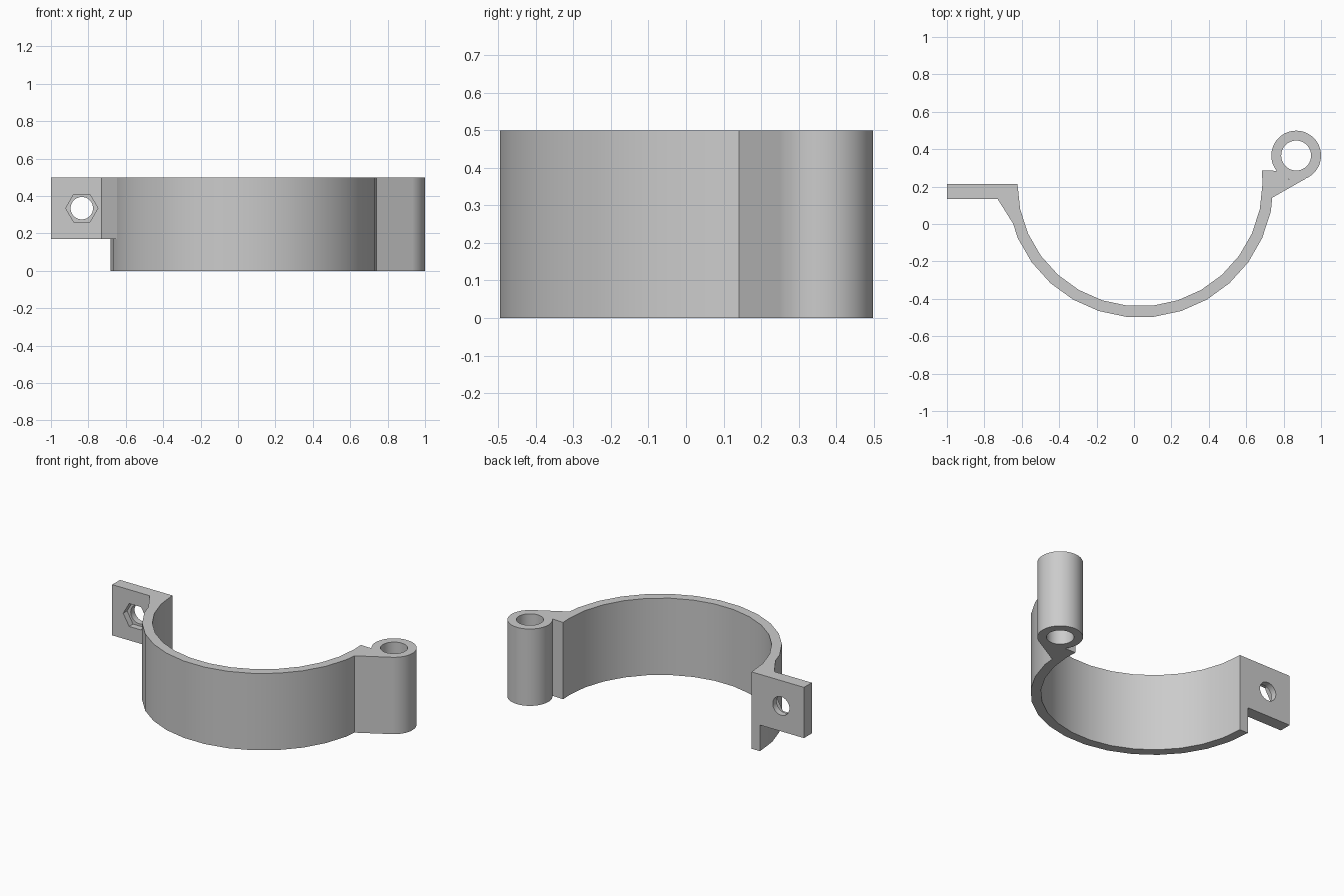
import bpy, bmesh, math
from mathutils import Vector

if "Cube" in bpy.data.objects:
    bpy.data.objects.remove(bpy.data.objects["Cube"], do_unlink=True)

HEIGHT = 0.5
RING = Vector((0.032, 0.215))      # centre of the band
R_OUT, R_IN = 0.715, 0.655
PIN = Vector((0.867, 0.366))       # centre of the hinge barrel
R_PIN = 0.133
BOLT = Vector((-0.835, 0.335))     # bolt hole centre in x, z

grey = bpy.data.materials.new("plain grey")
grey.use_nodes = True
colour = (0.6, 0.6, 0.6, 1)
grey.diffuse_color = colour
grey.node_tree.nodes["Principled BSDF"].inputs["Base Color"].default_value = colour


def arc(centre, radius, start, end, steps):
    """Points along an arc, angles in degrees."""
    angles = [math.radians(start + (end - start) * i / steps) for i in range(steps + 1)]
    return [(centre.x + radius * math.cos(a), centre.y + radius * math.sin(a)) for a in angles]


def circle(centre, radius, sides):
    return arc(centre, radius, 0, 360, sides)[:-1]


def prism(name, outline, low, high, along_y=False):
    """Extrude an outline along z, or an x-z outline along y."""
    bm = bmesh.new()
    place = (lambda u, v, t: (u, t, v)) if along_y else (lambda u, v, t: (u, v, t))
    face = bm.faces.new([bm.verts.new(place(u, v, low)) for u, v in outline])
    moved = bmesh.ops.extrude_face_region(bm, geom=[face])["geom"]
    bmesh.ops.translate(bm, vec=place(0, 0, high - low),
                        verts=[g for g in moved if isinstance(g, bmesh.types.BMVert)])
    bmesh.ops.recalc_face_normals(bm, faces=bm.faces)
    mesh = bpy.data.meshes.new(name)
    bm.to_mesh(mesh)
    bm.free()
    mesh.materials.append(grey)
    obj = bpy.data.objects.new(name, mesh)
    bpy.context.collection.objects.link(obj)
    return obj


def activate(obj):
    bpy.ops.object.select_all(action="DESELECT")
    obj.select_set(True)
    bpy.context.view_layer.objects.active = obj


def cut(obj, cutter):
    mod = obj.modifiers.new("cut", "BOOLEAN")
    mod.operation = "DIFFERENCE"
    mod.solver = "EXACT"
    mod.object = cutter
    activate(obj)
    bpy.ops.object.modifier_apply(modifier=mod.name)
    bpy.data.objects.remove(cutter, do_unlink=True)


# Half-round band
outer = arc(RING, R_OUT, -180, 0, 15)
inner = arc(RING, R_IN, 0, -180, 15)
band = prism("clamp_band", outer + inner, 0, HEIGHT)

# Hinge arm between the band end and the barrel
arm_outline = [(0.738, 0.14)] + arc(PIN, R_PIN, -59, -142, 12)
arm_outline += [(0.684, 0.287), inner[0], outer[-1]]
arm = prism("hinge_arm", arm_outline, 0, HEIGHT)

# Hinge barrel with its pin bore
barrel = prism("hinge_barrel", circle(PIN, R_PIN, 48), 0, HEIGHT)
cut(barrel, prism("pin_cutter", circle(PIN, 0.08, 48), -0.1, HEIGHT + 0.1))

# Bolt tab with a sloping gusset against the band
tab_outline = [(-1, 0.215), (-1, 0.135), (-0.73, 0.135), (-0.645, 0), outer[1], outer[0]]
tab = prism("bolt_tab", tab_outline, 0.17, HEIGHT)
cut(tab, prism("bolt_cutter", circle(BOLT, 0.06, 40), 0, 0.4, along_y=True))
cut(tab, prism("nut_cutter", circle(BOLT, 0.086, 6), 0, 0.175, along_y=True))

for part in (band, arm, barrel, tab):
    activate(part)
    bpy.ops.object.shade_smooth_by_angle(angle=math.radians(30))
